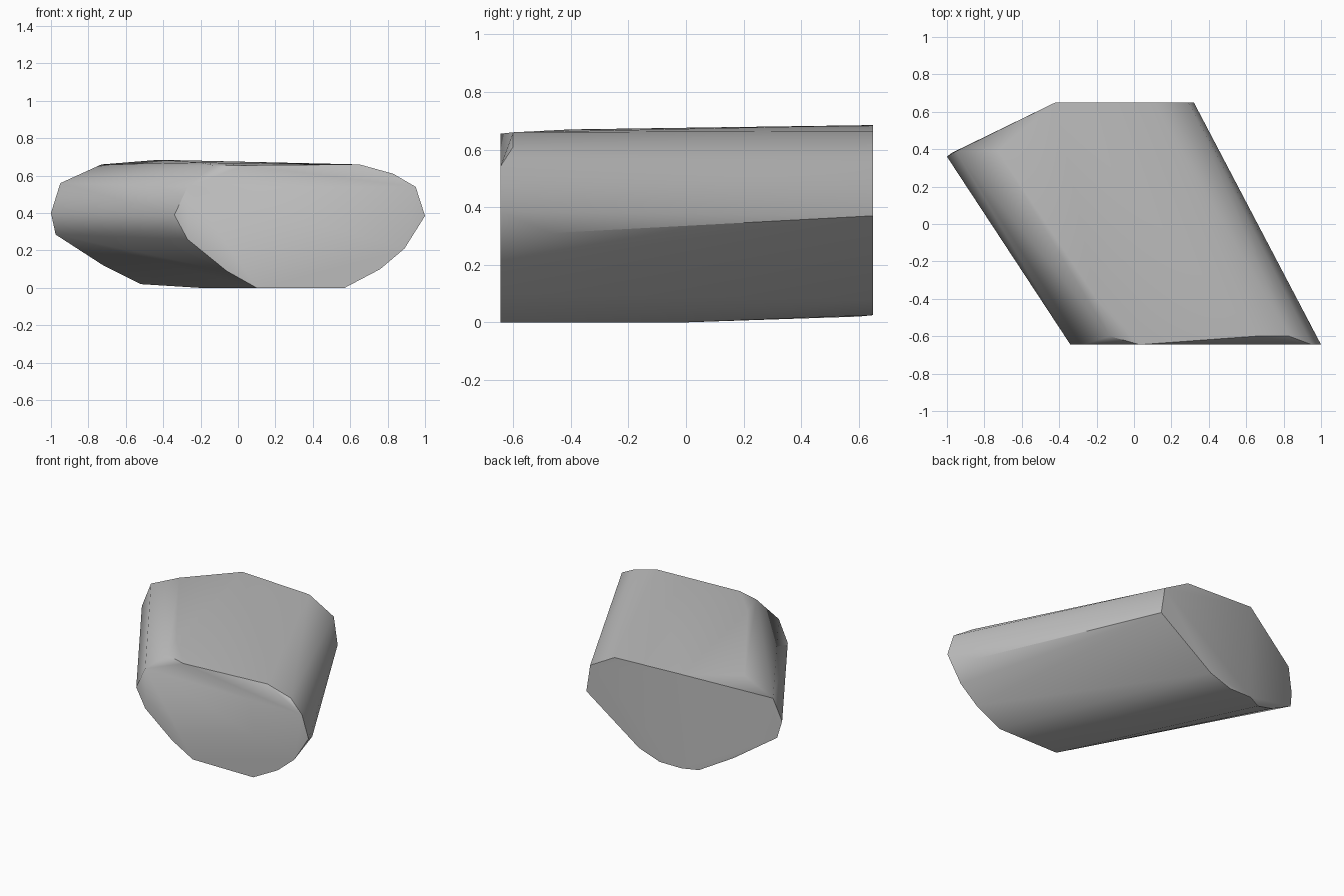
import bpy, bmesh, math

if "Cube" in bpy.data.objects:
    bpy.data.objects.remove(bpy.data.objects["Cube"], do_unlink=True)

# Stone colour
stone = bpy.data.materials.new("stone grey")
stone.use_nodes = True
colour = (0.5, 0.5, 0.5, 1)
stone.diffuse_color = colour
stone.node_tree.nodes["Principled BSDF"].inputs["Base Color"].default_value = colour

FRONT, BACK = -0.645, 0.65

# Flat front end outline (x, z)
front = [(0.03, 0.655), (0.95, 0.54), (1, 0.385), (0.89, 0.21), (0.76, 0.1), (0.57, 0),
         (0.1, 0), (-0.06, 0.09), (-0.27, 0.26), (-0.34, 0.39), (-0.27, 0.54)]
# Flat back end outline (x, z)
back = [(0.32, 0.37), (0.29, 0.56), (0.1, 0.665), (-0.42, 0.685), (-0.42, 0.025),
        (-0.25, 0.025), (-0.09, 0.08), (0.13, 0.24)]
# Cut back corner, worn front rim, side creases and base
worn = [(-0.73, 0.39, 0.66), (-0.95, 0.39, 0.56), (-1, 0.36, 0.4), (-0.975, 0.38, 0.285),
        (-0.72, 0.5, 0.12), (-0.52, 0.6, 0.02),
        (-0.13, -0.6, 0.655), (0.65, -0.6, 0.66), (0.83, -0.6, 0.61), (-0.2, -0.4, 0.67),
        (-0.4, -0.53, 0.31), (0.907, -0.47, 0.31), (-0.2, 0, 0), (0.16, 0, 0)]

# The stone is the convex shell around its two ends and worn corners
bm = bmesh.new()
points = [(x, FRONT, z) for x, z in front] + [(x, BACK, z) for x, z in back] + worn
for p in points:
    bm.verts.new(p)
hull = bmesh.ops.convex_hull(bm, input=bm.verts[:])
inside = {v for v in hull["geom_interior"] + hull["geom_unused"]
          if isinstance(v, bmesh.types.BMVert)}
bmesh.ops.delete(bm, geom=list(inside), context="VERTS")
bmesh.ops.dissolve_limit(bm, angle_limit=math.radians(1), verts=bm.verts[:], edges=bm.edges[:])
bmesh.ops.recalc_face_normals(bm, faces=bm.faces[:])

mesh = bpy.data.meshes.new("stone_block")
bm.to_mesh(mesh)
bm.free()
mesh.materials.append(stone)
block = bpy.data.objects.new("stone_block", mesh)
bpy.context.collection.objects.link(block)

# Soft rounded sides with crisp ends
bpy.context.view_layer.objects.active = block
block.select_set(True)
bpy.ops.object.shade_smooth_by_angle(angle=math.radians(40))
